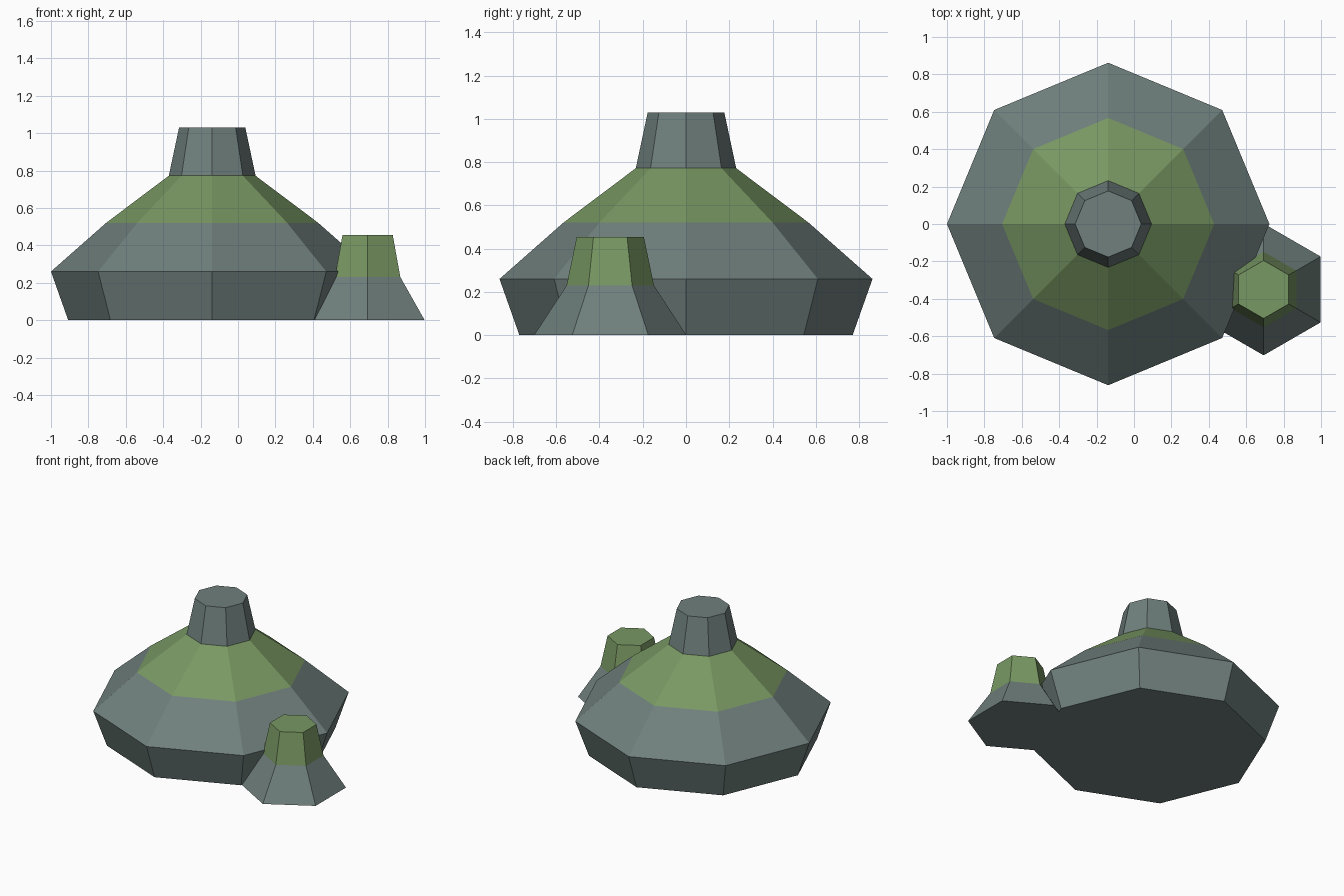
import bpy
import bmesh
from math import sin, cos, pi

cube = bpy.data.objects.get("Cube")
if cube:
    bpy.data.objects.remove(cube, do_unlink=True)


def make_material(name, rgb):
    mat = bpy.data.materials.new(name)
    mat.use_nodes = True
    mat.diffuse_color = (*rgb, 1)
    mat.node_tree.nodes["Principled BSDF"].inputs["Base Color"].default_value = (*rgb, 1)
    return mat


STONE, MOSS = 0, 1
materials = [make_material("grey stone", (0.16, 0.215, 0.205)),
             make_material("moss green", (0.19, 0.315, 0.125))]


def faceted_mound(name, centre, sides, profile, band_colours, cap_colour):
    """Stack polygon rings (radius, height), one colour per band, closed at both ends."""
    bm = bmesh.new()
    rings = []
    for radius, z in profile:
        angles = [pi / 2 + 2 * pi * i / sides for i in range(sides)]
        rings.append([bm.verts.new((radius * cos(a), radius * sin(a), z)) for a in angles])
    for low, high, colour in zip(rings, rings[1:], band_colours):
        for i in range(sides):
            j = (i + 1) % sides
            bm.faces.new((low[i], low[j], high[j], high[i])).material_index = colour
    bm.faces.new(rings[-1]).material_index = cap_colour
    bm.faces.new(rings[0][::-1]).material_index = STONE
    mesh = bpy.data.meshes.new(name)
    bm.to_mesh(mesh)
    bm.free()
    for mat in materials:
        mesh.materials.append(mat)
    obj = bpy.data.objects.new(name, mesh)
    obj.location = (*centre, 0)
    bpy.context.collection.objects.link(obj)


# Large eight-sided rock with a mossy shoulder and a stone chimney
faceted_mound("large_rock", (-0.138, 0), 8,
              [(0.77, 0), (0.862, 0.26), (0.567, 0.52), (0.232, 0.772), (0.177, 1.03)],
              [STONE, STONE, MOSS, STONE], STONE)

# Small six-sided rock with a mossy upper half
faceted_mound("small_rock", (0.693, -0.35), 6,
              [(0.352, 0), (0.202, 0.23), (0.155, 0.455)],
              [STONE, MOSS], MOSS)
